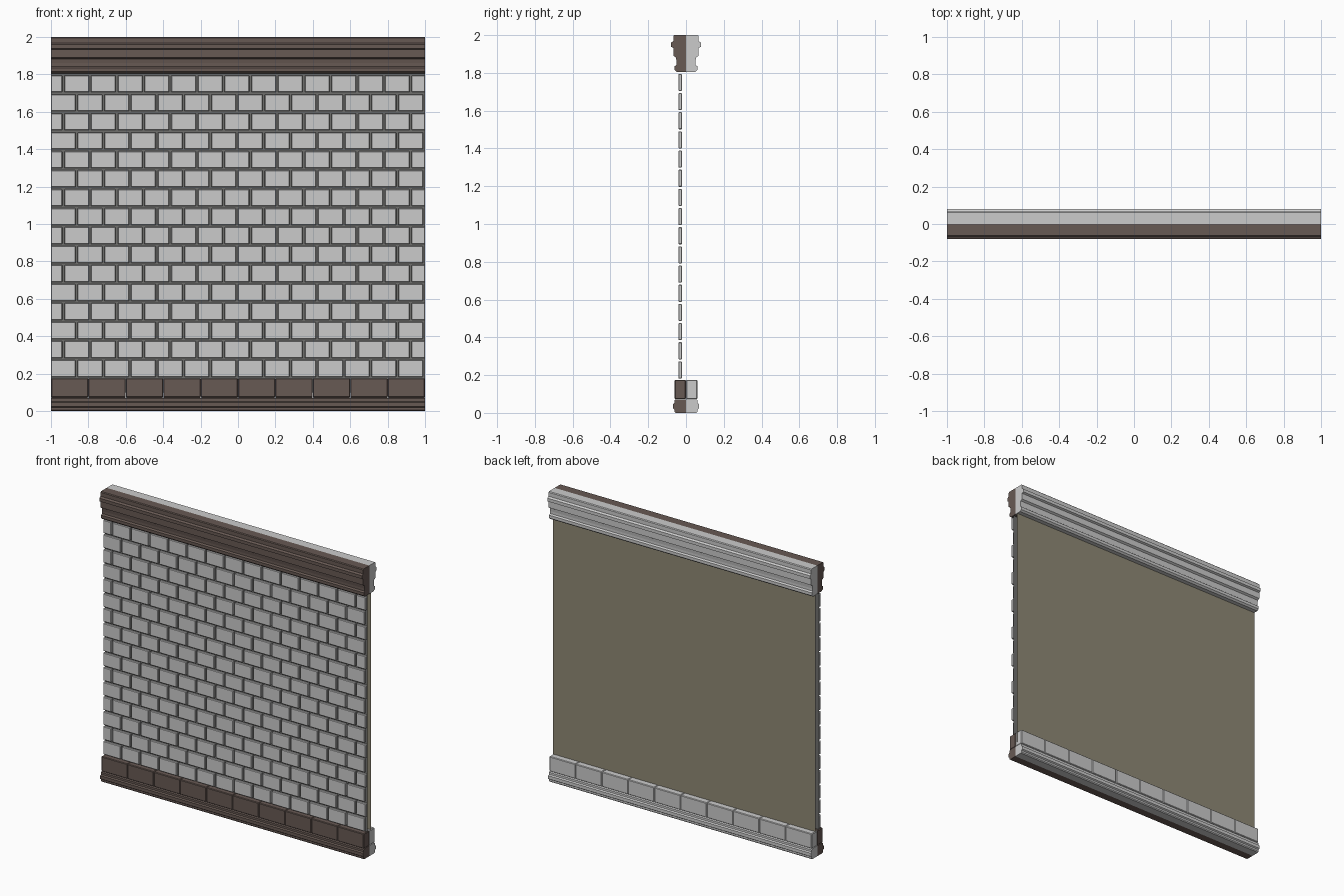
import bpy
import bmesh

if "Cube" in bpy.data.objects:
    bpy.data.objects.remove(bpy.data.objects["Cube"], do_unlink=True)


def material(name, rgb):
    m = bpy.data.materials.new(name)
    m.use_nodes = True
    m.diffuse_color = (*rgb, 1)
    m.node_tree.nodes["Principled BSDF"].inputs["Base Color"].default_value = (*rgb, 1)
    return m


LIGHT = material("light grey stone", (0.6, 0.6, 0.6))
DARK = material("dark brown stone", (0.136, 0.1, 0.087))
OLIVE = material("olive plaster", (0.275, 0.25, 0.178))
MORTAR = material("grey mortar", (0.16, 0.16, 0.155))


def finish(name, bm, mat):
    bmesh.ops.recalc_face_normals(bm, faces=bm.faces)
    mesh = bpy.data.meshes.new(name)
    bm.to_mesh(mesh)
    bm.free()
    mesh.materials.append(mat)
    obj = bpy.data.objects.new(name, mesh)
    bpy.context.collection.objects.link(obj)
    return obj


def add_box(bm, x, y, z):
    """Box between the (low, high) pairs x, y and z."""
    v = [bm.verts.new((a, b, c)) for c in z for b in y for a in x]
    for f in ((0, 1, 3, 2), (4, 5, 7, 6), (0, 1, 5, 4),
              (2, 3, 7, 6), (0, 2, 6, 4), (1, 3, 7, 5)):
        bm.faces.new([v[i] for i in f])


def bevel(obj, width):
    mod = obj.modifiers.new("edge chamfer", "BEVEL")
    mod.width = width
    mod.segments = 1


def moulding(name, profile, side, mat):
    """Run a (depth, height) profile along the wall's full length."""
    points = [(0, profile[0][1])] + profile + [(0, profile[-1][1])]
    bm = bmesh.new()
    ends = [[bm.verts.new((x, side * d, z)) for d, z in points] for x in (-1, 1)]
    for ring in ends:
        bm.faces.new(ring)
    for i in range(len(points)):
        j = (i + 1) % len(points)
        bm.faces.new((ends[0][i], ends[0][j], ends[1][j], ends[1][i]))
    finish(name, bm, mat)


def panel(name, y, mat):
    bm = bmesh.new()
    bm.faces.new([bm.verts.new(p) for p in
                  ((-1, y, 0.1), (1, y, 0.1), (1, y, 1.88), (-1, y, 1.88))])
    finish(name, bm, mat)


# Stepped cornice and plinth profiles, bottom to top
CORNICE = [(0.048, 1.805), (0.06, 1.815), (0.06, 1.835), (0.05, 1.843),
           (0.05, 1.86), (0.053, 1.882), (0.067, 1.89), (0.067, 1.932),
           (0.08, 1.938), (0.08, 1.96), (0.067, 1.968), (0.067, 1.995), (0.062, 2.0)]
PLINTH = [(0.055, 0), (0.061, 0.006), (0.061, 0.018), (0.07, 0.024),
          (0.07, 0.046), (0.061, 0.052), (0.061, 0.066), (0.055, 0.072)]

for label, side, mat in (("front", -1, DARK), ("back", 1, LIGHT)):
    moulding(label + "_cornice", CORNICE, side, mat)
    moulding(label + "_plinth", PLINTH, side, mat)
    # Row of plinth blocks
    bm = bmesh.new()
    for i in range(10):
        x = -1 + i * 0.2
        add_box(bm, (x + 0.0005, x + 0.1995), (0, side * 0.06), (0.073, 0.175))
    bevel(finish(label + "_plinth_blocks", bm, mat), 0.004)

# Running-bond brick facing, alternate courses shifted by half a brick
PITCH, COURSE, JOINT = 1 / 7, 0.1015, 0.011
bm = bmesh.new()
for row in range(16):
    z = 0.182 + row * COURSE
    start = -1 - (row % 2) * PITCH / 2
    for i in range(15):
        a = max(-1, start + i * PITCH)
        b = min(1, start + (i + 1) * PITCH - JOINT)
        if b - a > 0.01:
            add_box(bm, (a, b), (-0.04, -0.022), (z, z + COURSE - JOINT))
bevel(finish("bricks", bm, LIGHT), 0.003)

# Mortar bed behind the bricks and plaster sheet at the rear
panel("mortar_bed", -0.021, MORTAR)
panel("rear_plaster", 0.018, OLIVE)
